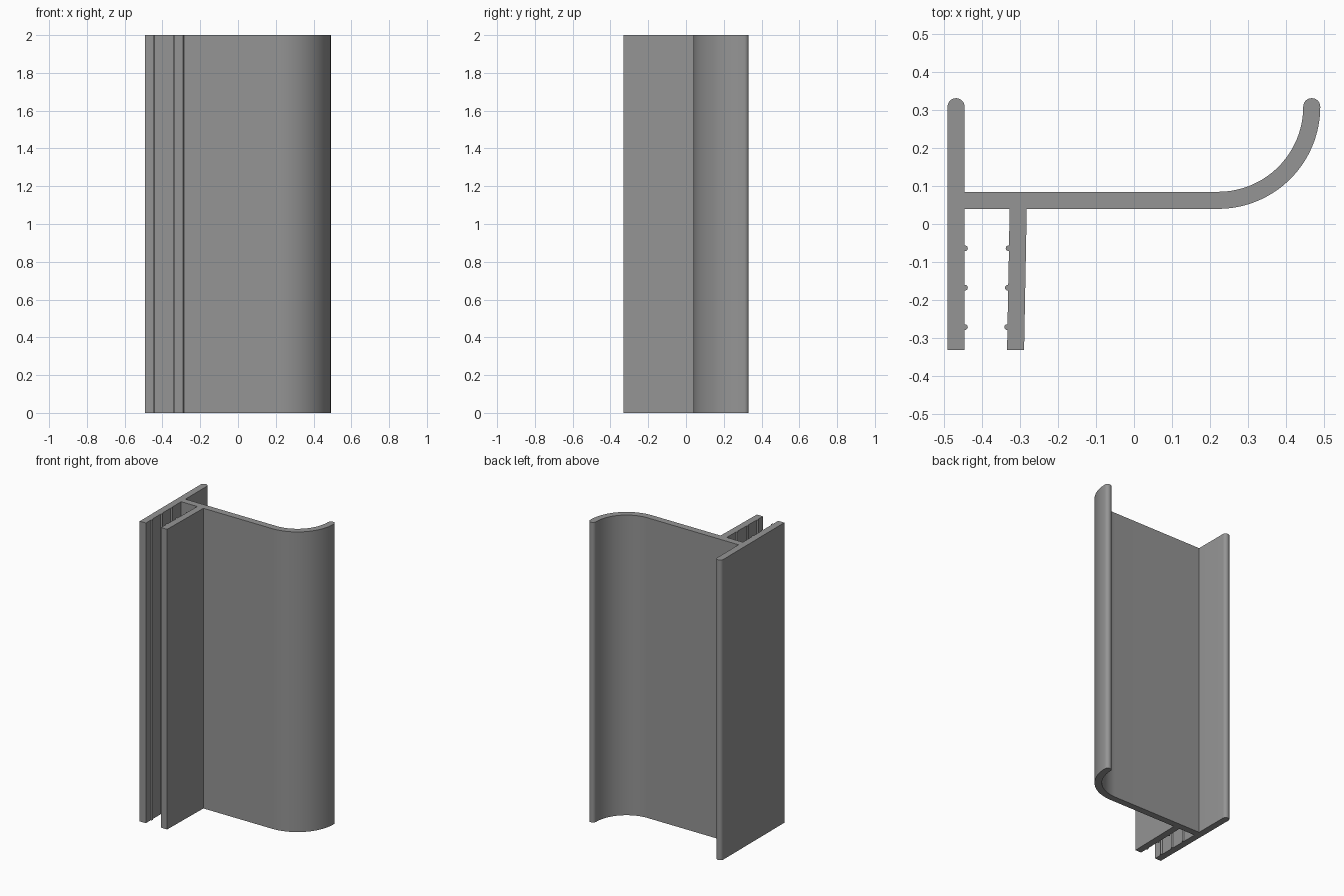
import bpy, bmesh
from math import sin, cos, radians

if "Cube" in bpy.data.objects:
    bpy.data.objects.remove(bpy.data.objects["Cube"])

HEIGHT = 2.0
LEFT, INNER = -0.492, -0.447       # flange faces
WEB_LOW, WEB_HIGH = 0.04, 0.085    # web faces
END = 0.332                        # half depth
BUMPS = (-0.064, -0.168, -0.272)   # grip rib positions


def arc(cx, cy, r, start, end, n):
    """Points on an arc, angles in degrees."""
    return [(cx + r * cos(radians(start + (end - start) * i / n)),
             cy + r * sin(radians(start + (end - start) * i / n))) for i in range(n + 1)]


def leg_x(y):
    """Inner face of the slightly leaning clip leg."""
    return -0.328 - 0.007 * (WEB_LOW - y) / (WEB_LOW + END)


# Flange: outer face and bottom end
outline = [(LEFT, -END), (INNER, -END)]
# Grip ribs on the flange, bottom to top
for y in reversed(BUMPS):
    outline += arc(INNER + 0.001, y, 0.0075, -98, 98, 10)
outline += [(INNER, WEB_LOW), (leg_x(WEB_LOW), WEB_LOW)]
# Clip leg with matching ribs, top to bottom
for y in BUMPS:
    outline += arc(leg_x(y) - 0.001, y, 0.0075, 82, 278, 10)
outline += [(leg_x(-END), -END), (leg_x(-END) + 0.045, -END), (-0.283, WEB_LOW)]
# Web running into the curved lip with a rounded tip
cx, cy, ro, ri = 0.222, 0.3095, 0.2695, 0.2245
outline += arc(cx, cy, ro, -90, 0, 32)
outline += arc(cx + (ro + ri) / 2, cy, (ro - ri) / 2, 0, 180, 16)[1:-1]
outline += arc(cx, cy, ri, 0, -90, 32)
# Back of the flange with a rounded tip
outline += [(INNER, WEB_HIGH)]
outline += arc((LEFT + INNER) / 2, END - 0.0225, 0.0225, 0, 180, 16)

# Extrude the profile to full height
bm = bmesh.new()
base = bm.faces.new([bm.verts.new((x, y, 0)) for x, y in outline])
top = bmesh.ops.extrude_face_region(bm, geom=[base], use_keep_orig=True)
bmesh.ops.translate(bm, vec=(0, 0, HEIGHT),
                    verts=[v for v in top["geom"] if isinstance(v, bmesh.types.BMVert)])
bmesh.ops.recalc_face_normals(bm, faces=bm.faces)
mesh = bpy.data.meshes.new("extruded_trim")
bm.to_mesh(mesh)
bm.free()

trim = bpy.data.objects.new("extruded_trim", mesh)
bpy.context.collection.objects.link(trim)
grey = bpy.data.materials.new("grey_metal")
grey.diffuse_color = (0.3, 0.3, 0.3, 1)
grey.use_nodes = True
grey.node_tree.nodes["Principled BSDF"].inputs["Base Color"].default_value = grey.diffuse_color
mesh.materials.append(grey)

# Smooth curves, crisp corners
bpy.context.view_layer.objects.active = trim
trim.select_set(True)
bpy.ops.object.shade_smooth_by_angle(angle=radians(30))
